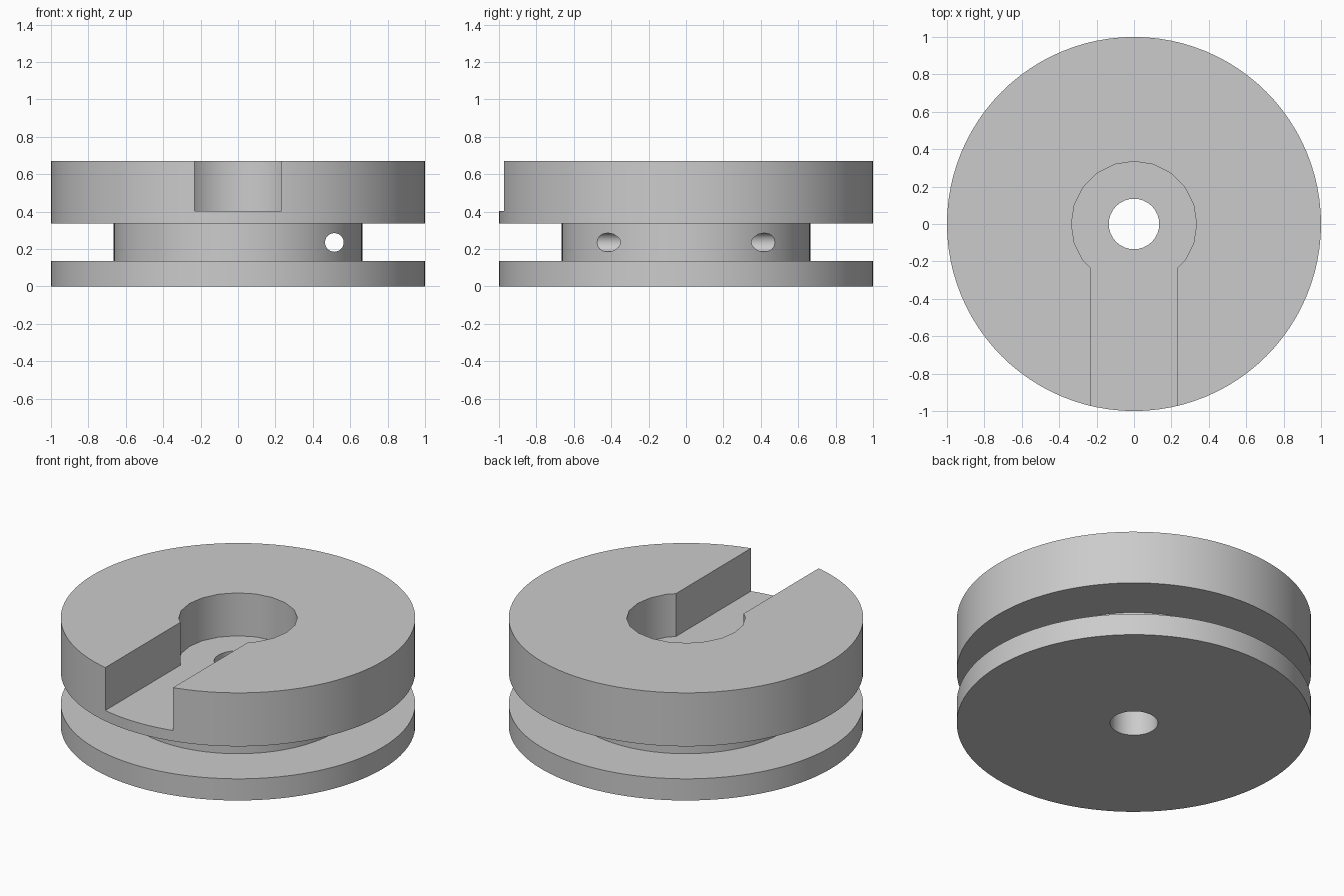
import bpy, bmesh
from math import sin, cos, pi, radians, asin

cube = bpy.data.objects.get("Cube")
if cube:
    bpy.data.objects.remove(cube, do_unlink=True)

grey = bpy.data.materials.new("plain grey")
grey.use_nodes = True
colour = (0.6, 0.6, 0.6, 1)
grey.diffuse_color = colour
grey.node_tree.nodes["Principled BSDF"].inputs["Base Color"].default_value = colour


def to_object(bm, name):
    bmesh.ops.recalc_face_normals(bm, faces=bm.faces)
    mesh = bpy.data.meshes.new(name)
    bm.to_mesh(mesh)
    bm.free()
    mesh.materials.append(grey)
    obj = bpy.data.objects.new(name, mesh)
    bpy.context.collection.objects.link(obj)
    return obj


def prism(name, outline, z0, z1):
    """Extrude a closed xy outline from z0 to z1."""
    bm = bmesh.new()
    base = bm.faces.new([bm.verts.new((x, y, z0)) for x, y in outline])
    top = bmesh.ops.extrude_face_region(bm, geom=[base])["geom"]
    bmesh.ops.translate(bm, vec=(0, 0, z1 - z0),
                        verts=[v for v in top if isinstance(v, bmesh.types.BMVert)])
    return to_object(bm, name)


def circle(radius, count):
    return [(radius * sin(2 * pi * i / count), radius * cos(2 * pi * i / count))
            for i in range(count)]


# Grooved wheel: one closed profile turned around the z axis
RIM, HUB = 1.0, 0.665
LOWER, UPPER, TOP = 0.135, 0.337, 0.67
profile = [(0, 0), (RIM, 0), (RIM, LOWER), (HUB, LOWER),
           (HUB, UPPER), (RIM, UPPER), (RIM, TOP), (0, TOP)]
bm = bmesh.new()
points = [bm.verts.new((r, 0, z)) for r, z in profile]
edges = [bm.edges.new(pair) for pair in zip(points, points[1:])]
bmesh.ops.spin(bm, geom=points + edges, cent=(0, 0, 0), axis=(0, 0, 1),
               angle=2 * pi, steps=96, use_duplicate=False)
bmesh.ops.remove_doubles(bm, verts=bm.verts, dist=0.0001)
# Merge the end fans into single flat caps
bmesh.ops.dissolve_verts(bm, verts=[v for v in bm.verts if v.co.xy.length < 0.001])
wheel = to_object(bm, "grooved_wheel")

# Keyhole recess: round pocket with a slot open to the front
POCKET, SLOT, FLOOR = 0.335, 0.233, 0.403
arc = [(x, y) for x, y in circle(POCKET, 20) if abs(x) > SLOT or y > 0]
keyhole = [(-SLOT, -1.2), (-SLOT, -SLOT)]
keyhole = [(SLOT, -SLOT), (SLOT, -1.2)] + keyhole
right = [p for p in arc if p[0] >= -0.001]
left = [p for p in arc if p[0] < -0.001]
recess = prism("keyhole_cutter", right + keyhole + left, FLOOR, 1)

# Axle bore and the cord hole across the hub
bore = prism("bore_cutter", circle(0.135, 32), -0.5, 1)
cord = prism("cord_hole_cutter", circle(0.05, 24), -0.9, 0.9)
cord.rotation_euler.x = radians(90)
cord.location = (0.515, 0, 0.235)

bpy.ops.object.select_all(action="DESELECT")
bpy.context.view_layer.objects.active = wheel
wheel.select_set(True)
for cutter in (recess, bore, cord):
    cutter.hide_render = True
    cut = wheel.modifiers.new(cutter.name, "BOOLEAN")
    cut.operation = "DIFFERENCE"
    cut.solver = "EXACT"
    cut.object = cutter
    bpy.ops.object.modifier_apply(modifier=cut.name)
    bpy.data.objects.remove(cutter, do_unlink=True)

bpy.ops.object.shade_smooth_by_angle(angle=radians(30))
